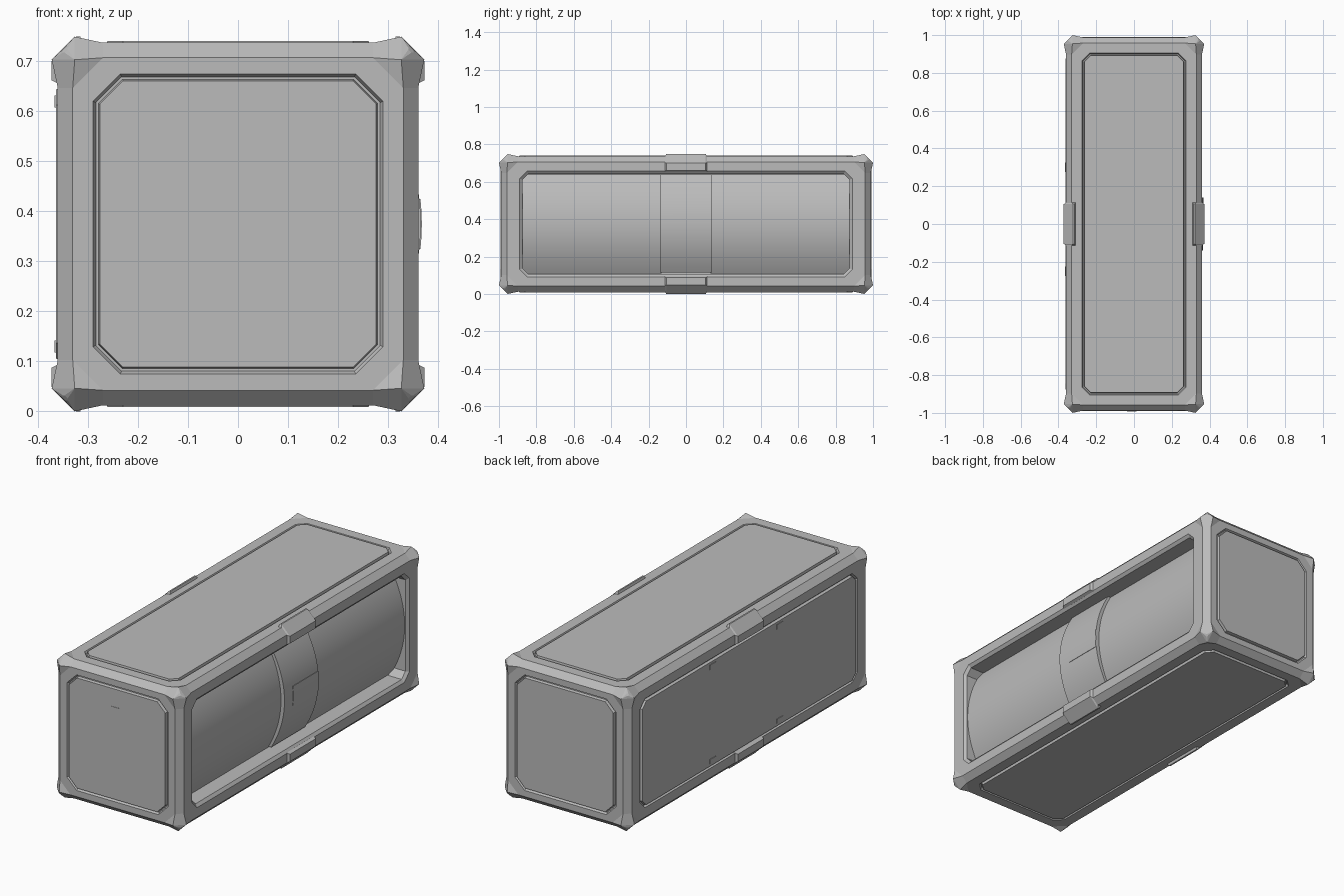
import bpy, bmesh
from itertools import product, permutations
from math import pi
from mathutils import Vector

if "Cube" in bpy.data.objects:
    bpy.data.objects.remove(bpy.data.objects["Cube"], do_unlink=True)

HALF = (0.36, 0.988, 0.362)   # half sizes of the crate body
MID_Z = 0.374                 # height of the crate centre
BEVEL = 0.03
FLARE = 0.012

grey = bpy.data.materials.new("grey_metal")
grey.use_nodes = True
grey.diffuse_color = (0.5, 0.5, 0.5, 1)
grey.node_tree.nodes["Principled BSDF"].inputs["Base Color"].default_value = (0.5, 0.5, 0.5, 1)


def finish(bm, name, smooth=False):
    mesh = bpy.data.meshes.new(name)
    bm.to_mesh(mesh)
    bm.free()
    mesh.materials.append(grey)
    obj = bpy.data.objects.new(name, mesh)
    obj.location.z = MID_Z
    bpy.context.collection.objects.link(obj)
    if smooth:
        bpy.ops.object.select_all(action="DESELECT")
        obj.select_set(True)
        bpy.context.view_layer.objects.active = obj
        bpy.ops.object.shade_smooth_by_angle(angle=pi / 6)
    return obj


def hull(points, name):
    bm = bmesh.new()
    for p in points:
        bm.verts.new(p)
    out = bmesh.ops.convex_hull(bm, input=bm.verts[:])
    inner = {g for g in out["geom_interior"] if isinstance(g, bmesh.types.BMVert)}
    bmesh.ops.delete(bm, geom=list(inner), context="VERTS")
    bmesh.ops.dissolve_limit(bm, angle_limit=0.01, verts=bm.verts[:], edges=bm.edges[:])
    bmesh.ops.recalc_face_normals(bm, faces=bm.faces[:])
    return finish(bm, name)


def block(low, high, name):
    return hull(list(product(*zip(low, high))), name)


def octagon(w, h, c):
    return [(w, c - h), (w, h - c), (w - c, h), (c - w, h),
            (-w, h - c), (-w, c - h), (c - w, -h), (w - c, -h)]


def panel_face(bm, axis, sign, size, cut, steps):
    """Loft from the outer edge of one side into its recessed panel."""
    u, v = (axis + 1) % 3, (axis + 2) % 3
    loops = [(octagon(HALF[u] - BEVEL, HALF[v] - BEVEL, 0.02), 0)]
    for inset, depth in steps:
        loops.append((octagon(size[0] - inset, size[1] - inset, cut - inset * 0.6), depth))
    rings = []
    for pts, depth in loops:
        ring = []
        for a, b in pts:
            co = [0, 0, 0]
            co[axis], co[u], co[v] = sign * (HALF[axis] + depth), a, b
            ring.append(bm.verts.new(co))
        rings.append(ring)
    faces = [[p[i], p[(i + 1) % 8], q[(i + 1) % 8], q[i]]
             for p, q in zip(rings, rings[1:]) for i in range(8)]
    for f in faces + [rings[-1]]:
        bm.faces.new(f if sign > 0 else f[::-1])


# Body: bevelled box with an eight-sided panel set into every side
bm = bmesh.new()
bmesh.ops.create_cube(bm, size=2)
bmesh.ops.scale(bm, vec=HALF, verts=bm.verts[:])
bmesh.ops.bevel(bm, geom=bm.edges[:], offset=BEVEL, segments=1, affect="EDGES")
bmesh.ops.delete(bm, geom=[f for f in bm.faces if f.calc_area() > 0.2], context="FACES")
groove = [(0, 0), (0.006, -0.012), (0.011, -0.012), (0.014, 0.003)]
bay = [(0, 0), (0.015, -0.012), (0.016, -0.1)]
for sign in (-1, 1):
    panel_face(bm, 0, sign, (0.89, 0.283), 0.04, bay if sign > 0 else groove)
    panel_face(bm, 1, sign, (0.30, 0.29), 0.055, groove)
    panel_face(bm, 2, sign, (0.275, 0.905), 0.04, groove)
finish(bm, "crate_body")

# Flared corner caps
for signs in product((-1, 1), repeat=3):
    local = list(permutations((0, -BEVEL, -0.09)))
    local += set(permutations((FLARE, -0.034, -0.034)))
    local += permutations((-0.01, -0.014, -0.02))
    local.append((-0.07, -0.07, -0.07))
    hull([[s * (h + d) for s, h, d in zip(signs, HALF, p)] for p in local], "corner_cap")

# Brackets around the middle of the four long edges
outer = [(FLARE, -0.075), (FLARE, -0.037), (-0.037, FLARE), (-0.045, FLARE)]
base = [(-0.002, -0.082), (-0.002, -0.03), (-0.03, -0.002), (-0.05, -0.002), (-0.05, -0.08)]
for sx, sz in product((-1, 1), repeat=2):
    pts = [(sx * (HALF[0] + dx), y, sz * (HALF[2] + dz))
           for prof, w in ((outer, 0.105), (base, 0.115))
           for dx, dz in prof for y in (-w, w)]
    hull(pts, "edge_bracket")


# Bulging panels in the left bay
def bulge(name, y0, y1, z0, z1, peak, drop):
    bm = bmesh.new()
    n = 20
    profile = [(0.25, z1), (0.25, z0)]
    for i in range(n + 1):
        z = z0 + (z1 - z0) * i / n
        profile.append((peak - drop * (z / 0.266) ** 2, z))
    face = bm.faces.new([bm.verts.new((x, y0, z)) for x, z in profile])
    ext = bmesh.ops.extrude_face_region(bm, geom=[face])
    moved = [g for g in ext["geom"] if isinstance(g, bmesh.types.BMVert)]
    bmesh.ops.translate(bm, vec=Vector((0, y1 - y0, 0)), verts=moved)
    if len(bm.faces) < n + 5:
        bm.faces.new([v for v in face.verts])
    bmesh.ops.recalc_face_normals(bm, faces=bm.faces[:])
    return finish(bm, name, smooth=True)


for side in (-1, 1):
    y0, y1 = sorted((side * 0.13, side * 0.874))
    bulge("bay_panel", y0, y1, -0.265, 0.265, 0.345, 0.075)
bulge("bay_band", -0.14, 0.14, -0.26, 0.265, 0.365, 0.08)
bulge("band_plate", -0.07, 0.139, -0.05, 0.05, 0.367, 0.08)

# Small plates on the front and on the right side
block((-0.037, -0.993, 0.163), (0.014, -0.985, 0.193), "front_plate")
for y, z in product((-0.25, 0.3), (-0.245, 0.245)):
    block((-0.366, y - 0.025, z - 0.012), (-0.358, y + 0.025, z + 0.012), "side_clip")
